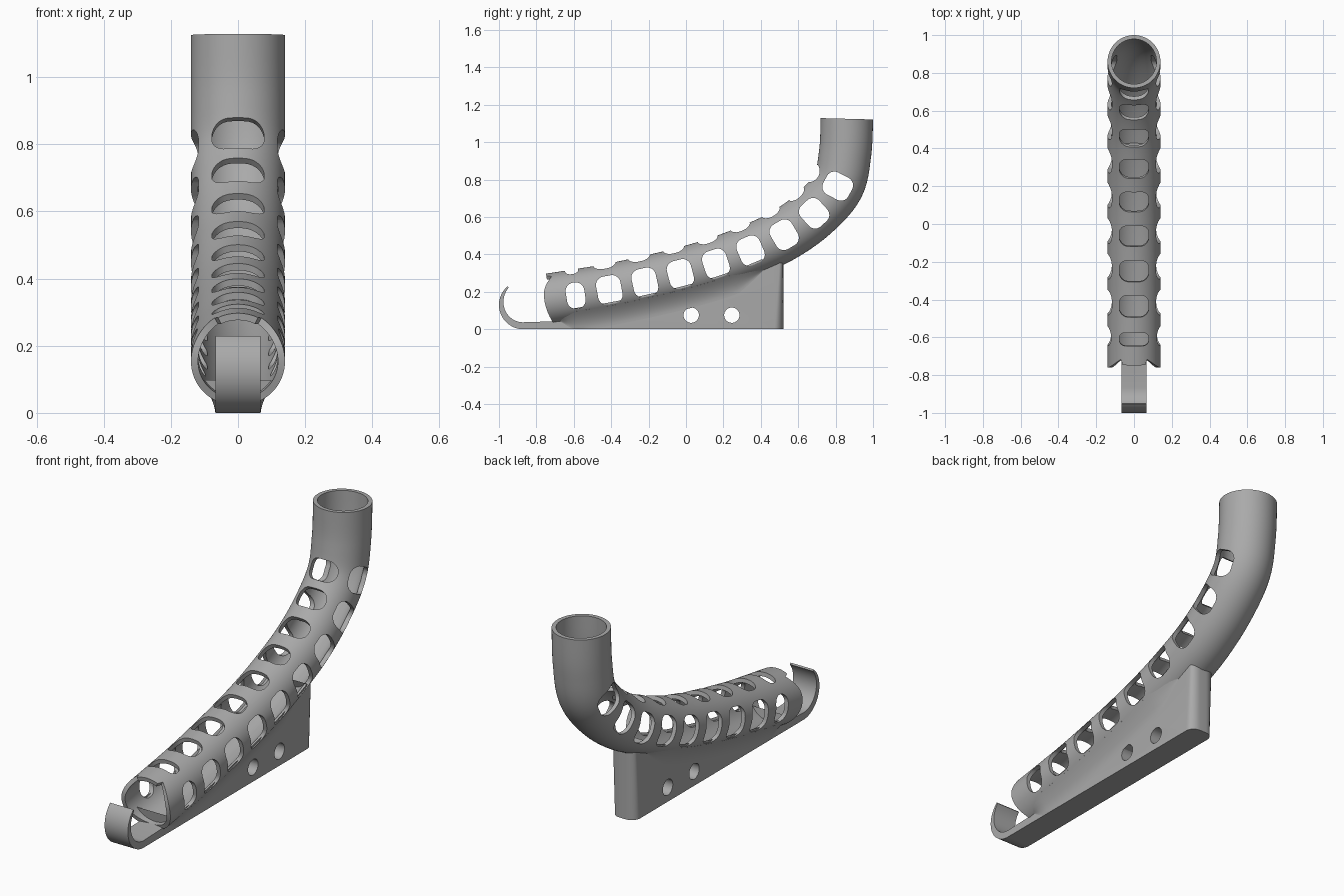
import bpy, bmesh, math
from mathutils import Vector

if "Cube" in bpy.data.objects:
    bpy.data.objects.remove(bpy.data.objects["Cube"])

R_OUT, R_IN, HALF = 0.14, 0.119, 0.067

grey = bpy.data.materials.new("plain grey")
grey.diffuse_color = (0.4, 0.4, 0.4, 1)
grey.use_nodes = True
grey.node_tree.nodes["Principled BSDF"].inputs["Base Color"].default_value = grey.diffuse_color

# Side windows sit on these centreline points (y, z)
WINDOWS = [(-.59, .18), (-.41, .21), (-.22, .25), (-.03, .295), (.16, .35),
           (.345, .42), (.525, .505), (.685, .62), (.811, .765)]
KNOTS = [(-.93, .127), (-.757, .154)] + WINDOWS + [(.85, .935), (.86, 1.125), (.86, 1.32)]
KNOTS = [Vector((0, y, z)) for y, z in KNOTS]
LAST = len(KNOTS) - 3


def path(t):
    """Centreline point, tangent and upward normal; t counts knots from the front end."""
    i = max(0, min(int(t), LAST - 1))
    u = t - i
    a, b, c, d = KNOTS[i:i + 4]
    k1, k2, k3 = c - a, 2 * a - 5 * b + 4 * c - d, 3 * b - a - 3 * c + d
    p = b + 0.5 * (k1 * u + k2 * u * u + k3 * u ** 3)
    tan = (0.5 * (k1 + 2 * k2 * u + 3 * k3 * u * u)).normalized()
    return p, tan, Vector((0, -tan.z, tan.y))


def make(name, bm):
    bmesh.ops.recalc_face_normals(bm, faces=bm.faces)
    me = bpy.data.meshes.new(name)
    bm.to_mesh(me)
    bm.free()
    me.materials.append(grey)
    ob = bpy.data.objects.new(name, me)
    bpy.context.collection.objects.link(ob)
    return ob


def loft(bm, rings, cap=False):
    """Join closed rings of points with quads."""
    vs = [[bm.verts.new(p) for p in ring] for ring in rings]
    n = len(vs[0])
    for a, b in zip(vs, vs[1:]):
        for j in range(n):
            bm.faces.new((a[j], a[(j + 1) % n], b[(j + 1) % n], b[j]))
    if cap:
        bm.faces.new(vs[0])
        bm.faces.new(vs[-1])
    return vs


def activate(ob):
    bpy.ops.object.select_all(action='DESELECT')
    ob.select_set(True)
    bpy.context.view_layer.objects.active = ob


def cut(ob, cutter):
    activate(ob)
    m = ob.modifiers.new("cut", 'BOOLEAN')
    m.operation, m.solver, m.object = 'DIFFERENCE', 'EXACT', cutter
    m.use_self = True
    bpy.ops.object.modifier_apply(modifier=m.name)
    bpy.data.objects.remove(cutter)


def smooth(ob):
    activate(ob)
    bpy.ops.object.shade_smooth_by_angle(angle=math.radians(32))


def rounded(w, h, r, seg=6):
    """Rounded rectangle outline of half sizes w, h."""
    pts = []
    for q, (sx, sy) in enumerate([(1, 1), (-1, 1), (-1, -1), (1, -1)]):
        for k in range(seg + 1):
            a = (q + k / seg) * math.pi / 2
            pts.append((sx * (w - r) + r * math.cos(a), sy * (h - r) + r * math.sin(a)))
    return pts


# Curved tube with a scalloped front end and a small tab on top
def front_shift(a):
    s = math.sin(a)
    if s > 0.88:
        return 0.03
    return 0.085 * s ** 2.5 if s > 0 else 0.035 * s * s


SEG, STEPS = 72, 72
rings = {R_OUT: [], R_IN: []}
for r, out in rings.items():
    for i in range(STEPS + 1):
        ring = []
        for j in range(SEG):
            a = 2 * math.pi * j / SEG
            t = LAST * i / STEPS
            t0 = front_shift(a) / 0.17
            t = max(t, t0 + i * 0.02) if t < 0.8 else t
            p, _, n = path(t)
            ring.append(p + Vector((r * math.cos(a), 0, 0)) + n * r * math.sin(a))
        out.append(ring)
bm = bmesh.new()
outer, inner = loft(bm, rings[R_OUT]), loft(bm, rings[R_IN])
for e in (0, -1):
    for j in range(SEG):
        k = (j + 1) % SEG
        bm.faces.new((outer[e][j], outer[e][k], inner[e][k], inner[e][j]))
tube = make("curved_tube", bm)

# Window openings: one row through both sides, one row on top
side, top = bmesh.new(), bmesh.new()
X = Vector((1, 0, 0))
for i in range(len(WINDOWS)):
    p, tan, n = path(i + 1)
    first = i == 0
    shape = rounded(0.05 if first else 0.066, 0.07 if first else 0.076, 0.045)
    loft(side, [[p + X * x + tan * u + n * v for u, v in shape] for x in (-.2, .2)], True)
    half = 0.035 if first else 0.06 - 0.0012 * i
    shape = rounded(half, 0.078, 0.03 if first else 0.045)
    loft(top, [[p + n * h + tan * u + X * v for u, v in shape] for h in (.08, .165)], True)
cut(tube, make("side_cutter", side))
cut(tube, make("top_cutter", top))
smooth(tube)

# Wedge base and front hook as one extruded profile
HY, HZ, HR = -.87, .13, .13
prof = [(HY + HR * math.cos(a), HZ + HR * math.sin(a))
        for a in [math.radians(130 + 140 * k / 24) for k in range(25)]]
prof.append((.52, 0))
upper = []
for k in range(41):
    p, _, n = path(0.3 + 6.6 * k / 40)
    q = p - n * 0.1205
    if q.y < .52:
        upper.append((q.y, q.z))
last, prev = upper[-1], upper[-2]
slope = (last[1] - prev[1]) / (last[0] - prev[0])
upper.append((.52, last[1] + slope * (.52 - last[0])))
prof += upper[::-1]
for k in range(25):
    a = math.radians(275 - 145 * k / 24)
    r = 0.093 + 0.028 * (k / 24) ** 2
    prof.append((HY + r * math.cos(a), HZ + r * math.sin(a)))
bm = bmesh.new()
loft(bm, [[(x, y, z) for y, z in prof] for x in (-HALF, HALF)], True)
back = [e for e in bm.edges if all(v.co.y > .519 for v in e.verts)
        and abs(e.verts[0].co.x - e.verts[1].co.x) < 1e-4]
bmesh.ops.bevel(bm, geom=back, offset=0.048, segments=8, profile=0.5, affect='EDGES')
base = make("base_and_hook", bm)

# Two screw holes through the base
bm = bmesh.new()
for y in (.028, .245):
    circle = [(y + .041 * math.cos(k * math.pi / 16), .075 + .041 * math.sin(k * math.pi / 16))
              for k in range(32)]
    loft(bm, [[(x, u, v) for u, v in circle] for x in (-.2, .2)], True)
cut(base, make("hole_cutter", bm))
smooth(base)

# Fillet blending the base into the tube
rings = []
for i in range(41):
    t = 0.35 + 5.85 * i / 40
    p, _, n = path(t)
    fade = min(1, (6.2 - t) / 0.9, (t - 0.35) / 0.5)
    right = []
    for k in range(9):
        u = k / 8
        x = .112 * (1 - u) ** 2 + HALF * (1 - (1 - u) ** 2)
        h = -.084 * (1 - u) ** 2 - .143 * 2 * u * (1 - u) - .19 * u * u
        wall = -math.sqrt(.135 ** 2 - x * x)
        right.append((x, wall + (h - wall) * fade))
    left = [(-x, h) for x, h in right[::-1]]
    a0 = math.acos(.112 / .13)
    arc = [(-.13 * math.cos(a), -.13 * math.sin(a))
           for a in [a0 + (math.pi - 2 * a0) * k / 10 for k in range(11)]]
    ring = [p + X * x + n * h for x, h in right + left + arc]
    for v in ring:
        v.z = max(v.z, 0.002)
    rings.append(ring)
bm = bmesh.new()
loft(bm, rings, True)
smooth(make("base_fillet", bm))
